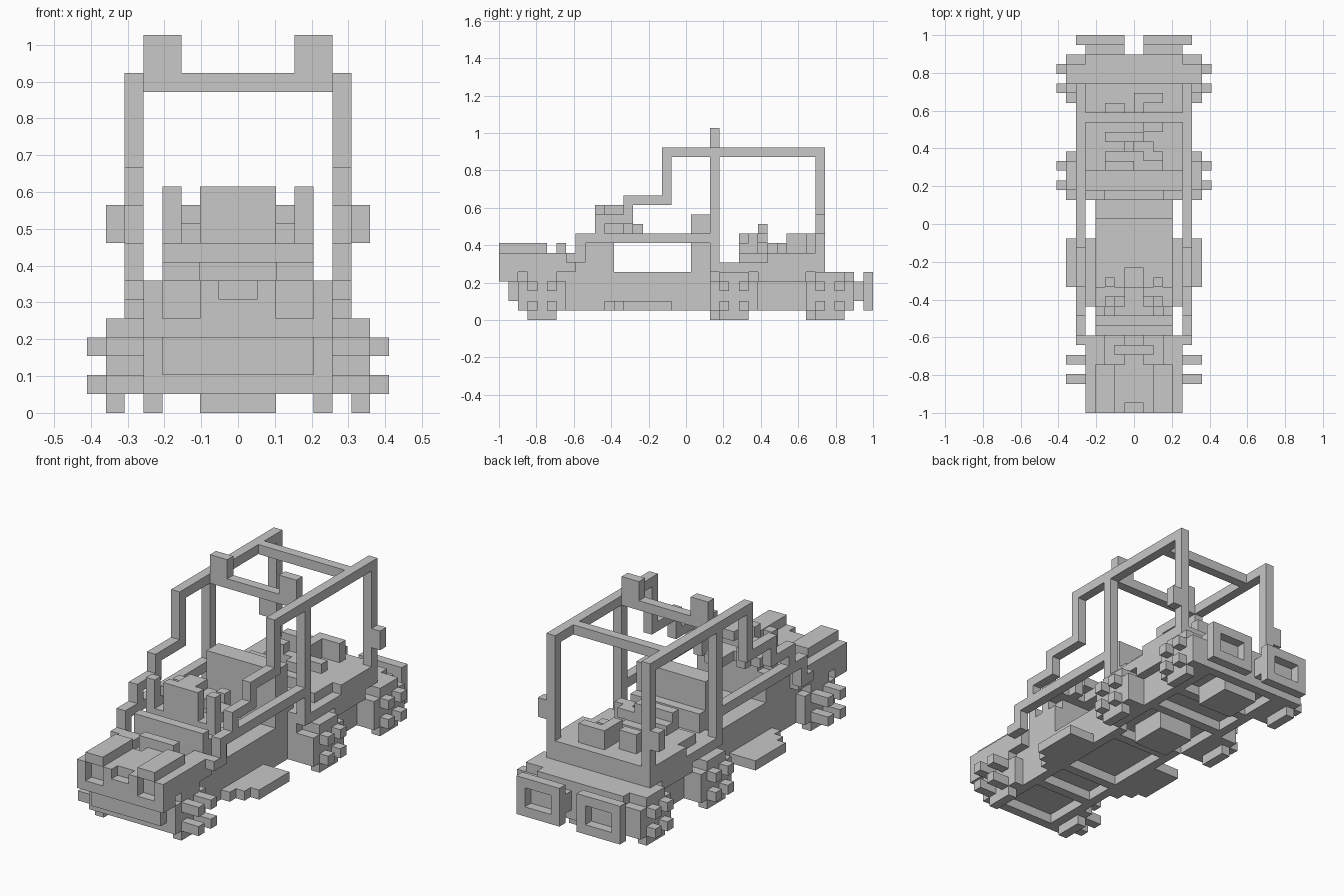
import bpy, bmesh
from mathutils import Vector

cube = bpy.data.objects.get("Cube")
if cube:
    bpy.data.objects.remove(cube, do_unlink=True)

UNIT = 2 / 39          # size of one block
HALF = 39 / 2          # half the length in blocks

grey = bpy.data.materials.new("plain_grey")
grey.use_nodes = True
colour = (0.58, 0.58, 0.58, 1)
grey.diffuse_color = colour
grey.node_tree.nodes["Principled BSDF"].inputs["Base Color"].default_value = colour


def part(name, *boxes, mirror=False):
    """One object made of blocks; each box is (x range, y range, z range) in blocks from the nose."""
    bm = bmesh.new()
    for xs, ys, zs in boxes:
        for side in ((1, -1) if mirror else (1,)):
            lo = Vector((xs[0] * side, ys[0] - HALF, zs[0])) * UNIT
            hi = Vector((xs[1] * side, ys[1] - HALF, zs[1])) * UNIT
            made = bmesh.ops.create_cube(bm, size=1)["verts"]
            for v in made:
                v.co = [(a + b) / 2 + c * abs(b - a) for a, b, c in zip(lo, hi, v.co)]
    mesh = bpy.data.meshes.new(name)
    bm.to_mesh(mesh)
    bm.free()
    mesh.materials.append(grey)
    obj = bpy.data.objects.new(name, mesh)
    bpy.context.collection.objects.link(obj)
    return obj


def wheel_pair(name, start, inner, outer, hub):
    """Left and right stepped wheels with four hub studs each."""
    end = start + 5
    boxes = [((inner, outer), (start, end), (1, 4)),
             ((inner, outer), (start + 1, end - 1), (4, 5)),
             ((outer - 1, outer), (start + 1, end - 1), (0, 1))]
    for y in (start + 1, start + 3):
        for z in (1, 3):
            boxes.append(((outer, hub), (y, y + 1), (z, z + 1)))
    part(name, *boxes, mirror=True)


# Wheels and axle housings
wheel_pair("front_wheels", 2, 4, 5, 7)
wheel_pair("middle_wheels", 22, 5, 7, 8)
wheel_pair("rear_wheels", 32, 5, 7, 8)
for name, y in (("middle_axle", 22), ("rear_axle", 32)):
    part(name, ((-2, 2), (y, y + 4), (0, 2)))

# Chassis with cross beams underneath
part("chassis", ((-4, 4), (2, 22), (2, 5)), ((-5, 5), (22, 37), (2, 5)))
part("chassis_rails", ((3, 4), (2, 22), (1, 2)), ((4, 5), (22, 37), (1, 2)), mirror=True)
for i, y in enumerate((2, 8, 12, 20, 27, 31, 36)):
    part("cross_beam_%d" % i, ((-4, 4), (y, y + 1), (1, 2)))

# Nose with lamp recesses, raised hood ridges and an open engine bay
part("nose_bumper", ((-4, 4), (1, 2), (2, 5)), ((-3, 3), (0, 1), (4, 5)))
part("nose_corners", ((3, 5), (0, 2), (4, 5)), mirror=True)
part("hood", ((-5, 5), (1, 8), (5, 6)), ((-4, 4), (1, 5), (6, 7)))
part("hood_ridges", ((2, 4), (0, 5), (7, 8)), ((4, 5), (0, 5), (5, 7)), mirror=True)
part("lamp_frames", ((1, 2), (0, 2), (5, 7)), mirror=True)
part("grille", ((-1, 1), (0, 2), (5, 6)))
part("engine", ((-1, 1), (3, 8), (6, 7)), ((-2, 2), (6, 7), (6, 8)))
part("fender_tops", ((3, 5), (5, 8), (6, 7)), mirror=True)

# Cowl, dashboard and controls
part("cowl", ((-4, 4), (8, 9), (5, 9)))
part("dashboard", ((-4, 4), (9, 12), (5, 8)), ((-3, 3), (10, 12), (8, 9)))
part("dashboard_top", ((-2, 2), (10, 11), (9, 12)), ((-1, 1), (11, 13), (11, 12)),
     ((-1, 1), (12, 15), (9, 10)))
part("dashboard_pods", ((3, 4), (10, 11), (8, 12)), ((2, 3), (11, 12), (10, 11)),
     ((3, 4), (11, 13), (9, 10)), ((2, 3), (13, 14), (9, 11)),
     ((1, 3), (12, 13), (9, 10)), mirror=True)

# Seat
part("seat_back", ((-4, 4), (20, 22), (5, 11)))

# Side steps
part("side_steps", ((4, 7), (13, 18), (1, 2)), ((4, 6), (12, 13), (1, 2)),
     ((4, 5), (11, 12), (1, 2)), mirror=True)

# Rear bed
part("bed_front", ((-5, 5), (22, 25), (5, 6)), ((-4, 4), (22, 23), (5, 8)))
part("bed_deck", ((-5, 5), (25, 34), (5, 7)))
part("bed_edges", ((5, 6), (22, 34), (5, 6)), ((5, 6), (28, 34), (5, 7)),
     ((5, 6), (27, 32), (4, 5)), mirror=True)

# Loose cargo on the bed
part("cargo_front", ((-3, 3), (25, 27), (7, 8)), ((-3, 0), (25, 26), (8, 9)),
     ((1, 3), (26, 27), (8, 9)))
part("cargo_middle", ((-3, 1), (28, 29), (7, 8)), ((-1, 0), (27, 28), (7, 10)),
     ((0, 2), (27, 28), (8, 9)), ((1, 3), (29, 30), (7, 8)))
part("cargo_back", ((-3, -1), (31, 32), (7, 9)), ((0, 3), (32, 33), (7, 9)),
     ((0, 1), (30, 32), (7, 9)))

# Roll cage: stepped front, posts, roof rails and cross bars
bar = (5, 6)
part("cage_front", (bar, (7, 9), (6, 7)), (bar, (8, 9), (7, 9)),
     (bar, (8, 11), (8, 9)), (bar, (10, 11), (9, 11)), (bar, (10, 14), (10, 11)),
     (bar, (13, 14), (11, 13)), (bar, (13, 18), (12, 13)),
     (bar, (17, 18), (12, 18)), mirror=True)
part("cage_door_rails", (bar, (10, 23), (8, 9)), mirror=True)
part("cage_posts", (bar, (22, 23), (5, 18)), (bar, (33, 34), (5, 18)), mirror=True)
part("cage_roof_rails", (bar, (17, 34), (17, 18)), mirror=True)
for name, y in (("middle_cross_bar", 22), ("rear_cross_bar", 30)):
    part(name, ((-5, 5), (y, y + 1), (17, 18)))
part("roof_lamps", ((3, 5), (22, 23), (17, 20)), mirror=True)
part("tail_lamps", ((6, 7), (33, 34), (9, 11)), mirror=True)

# Framed panels hung on the tail
part("tail_panels", ((1, 2), (38, 39), (1, 5)), ((5, 6), (38, 39), (1, 5)),
     ((2, 5), (38, 39), (1, 2)), ((2, 5), (38, 39), (4, 5)), mirror=True)
part("tail_panel_mounts", ((1, 5), (37, 38), (2, 4)), mirror=True)
